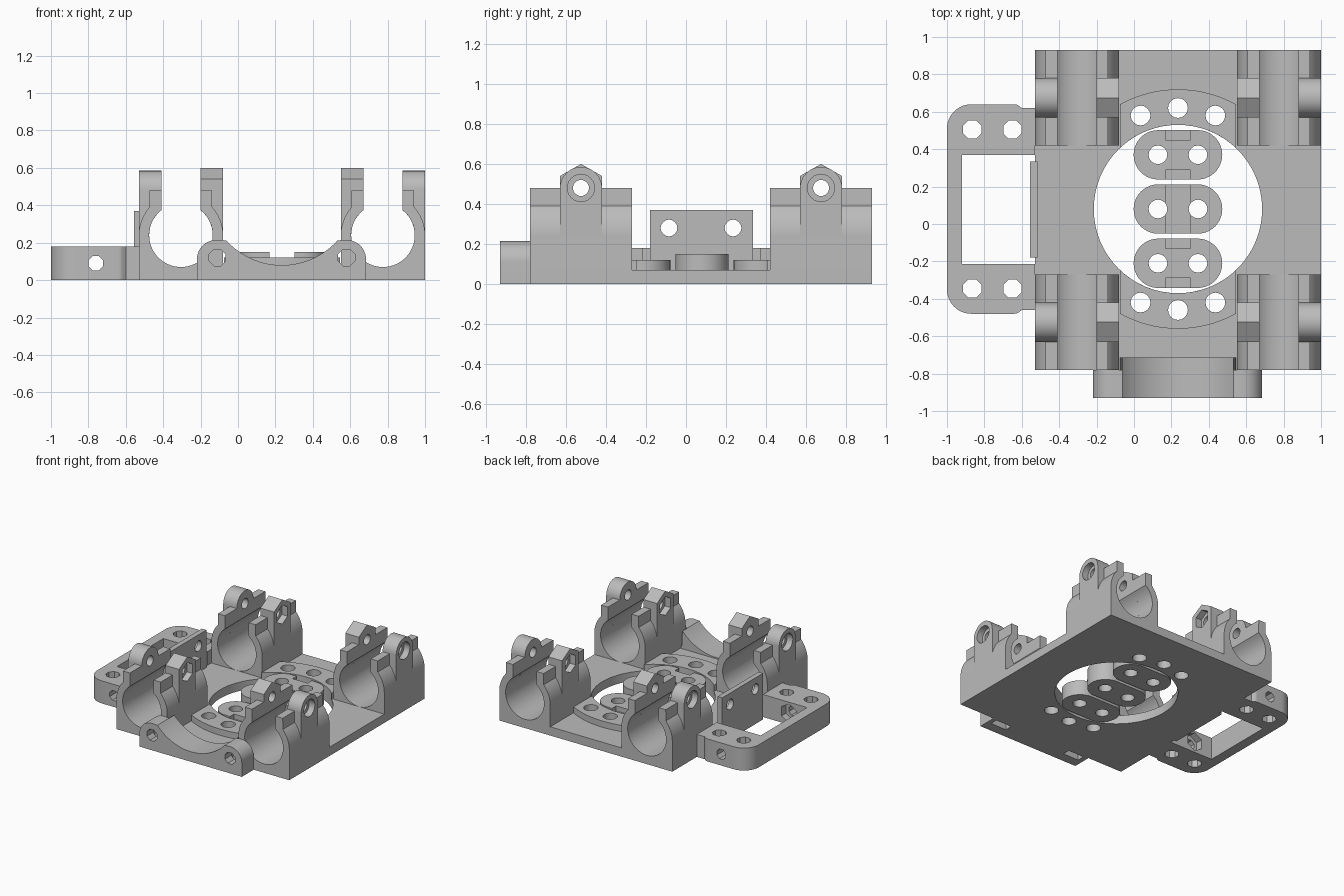
import bpy, bmesh
from math import cos, sin, radians

if "Cube" in bpy.data.objects:
    bpy.data.objects.remove(bpy.data.objects["Cube"], do_unlink=True)

GREY = (0.5, 0.5, 0.5, 1)
grey = bpy.data.materials.new("plain grey")
grey.use_nodes = True
grey.diffuse_color = GREY
grey.node_tree.nodes["Principled BSDF"].inputs["Base Color"].default_value = GREY

MID_X, MID_Y = 0.235, 0.08      # centre of the carriage plate


def arc(cx, cy, r, a0, a1, n=12):
    angles = [radians(a0 + (a1 - a0) * i / n) for i in range(n + 1)]
    return [(cx + r * cos(a), cy + r * sin(a)) for a in angles]


def circle(cx, cy, r, n=32, turn=0):
    return arc(cx, cy, r, turn, turn + 360, n)[:-1]


def rect(x0, x1, y0, y1):
    return [(x0, y0), (x1, y0), (x1, y1), (x0, y1)]


def prism(name, pts, axis, lo, hi):
    """Extrude a flat outline along an axis."""
    place = {"x": lambda a, b, t: (t, a, b),
             "y": lambda a, b, t: (a, t, b),
             "z": lambda a, b, t: (a, b, t)}[axis]
    lo, hi = min(lo, hi), max(lo, hi)
    bm = bmesh.new()
    rings = [[bm.verts.new(place(a, b, t)) for a, b in pts] for t in (lo, hi)]
    for ring in rings:
        bm.faces.new(ring)
    for i in range(len(pts)):
        j = (i + 1) % len(pts)
        bm.faces.new((rings[0][i], rings[0][j], rings[1][j], rings[1][i]))
    bmesh.ops.recalc_face_normals(bm, faces=bm.faces)
    mesh = bpy.data.meshes.new(name)
    bm.to_mesh(mesh)
    bm.free()
    mesh.materials.append(grey)
    obj = bpy.data.objects.new(name, mesh)
    bpy.context.collection.objects.link(obj)
    return obj


def cut(obj, *outlines):
    """Subtract prisms, each given as (outline, axis, low, high)."""
    for outline in outlines:
        tool = prism("cutter", *outline)
        tool.hide_render = True
        mod = obj.modifiers.new("cut", "BOOLEAN")
        mod.operation, mod.solver, mod.object = "DIFFERENCE", "EXACT", tool
        bpy.context.view_layer.objects.active = obj
        bpy.ops.object.modifier_apply(modifier=mod.name)
        bpy.data.objects.remove(tool, do_unlink=True)


# Base plate with large round opening and screw holes
screw_holes = [(circle(MID_X + dx, MID_Y + s * dy, 0.053, 16), "z", -1, 1)
               for s in (-1, 1) for dx, dy in ((-0.2, 0.5), (0, 0.54), (0.2, 0.5))]
plate = prism("base_plate", rect(-0.53, 1, -0.78, 0.93), "z", 0, 0.07)
cut(plate, (circle(MID_X, MID_Y, 0.45, 64), "z", -1, 1), *screw_holes)

# Raised ring segments around the opening
for side, turn in (("rear", 0), ("front", 180)):
    outline = (arc(MID_X, MID_Y, 0.64, 61 + turn, 119 + turn, 20)
               + arc(MID_X, MID_Y, 0.45, 133.5 + turn, 46.5 + turn, 20))
    pad = prism(side + "_ring_pad", outline, "z", 0.01, 0.12)
    cut(pad, *(screw_holes[3:] if turn == 0 else screw_holes[:3]))

# Four bearing clamps, each with a rounded screw ear and a pointed nut ear
BORE_Z, EAR_Z = 0.24, 0.48
profile = ([(-0.225, 0), (0.225, 0)] + arc(0, BORE_Z, 0.225, 0, 42)
           + [(0.167, EAR_Z), (0.105, EAR_Z)] + arc(0, BORE_Z, 0.17, 52, -232, 48)
           + [(-0.105, EAR_Z), (-0.167, EAR_Z)] + arc(0, BORE_Z, 0.225, 138, 180))
for x_name, cx, s in (("right", -0.305, 1), ("left", 0.775, -1)):
    for y_name, y0, y1 in (("front", -0.78, -0.27), ("rear", 0.42, 0.93)):
        label = y_name + "_" + x_name
        cy = (y0 + y1) / 2
        bore = (circle(cx, BORE_Z, 0.17, 48), "y", -2, 2)
        bolt = (circle(cy, EAR_Z, 0.04, 24), "x", -2, 2)
        head = (circle(cy, EAR_Z, 0.068, 24), "x", cx - s * 0.175, cx - s * 0.4)
        nut = (circle(cy, EAR_Z, 0.075, 6, 30), "x", cx + s * 0.175, cx + s * 0.4)

        clamp = prism(label + "_bearing_clamp",
                      [(cx + s * x, z) for x, z in profile], "y", y0, y1)
        cut(clamp, bolt, head, nut)

        foot = [(cy - 0.105, 0.2), (cy + 0.105, 0.2)]
        screw_ear = prism(label + "_screw_ear", foot + arc(cy, EAR_Z, 0.105, 0, 180, 20),
                          "x", cx - s * 0.105, cx - s * 0.225)
        cut(screw_ear, bore, bolt, head)
        nut_ear = prism(label + "_nut_ear",
                        foot + [(cy + 0.105, 0.54), (cy, 0.6), (cy - 0.105, 0.54)],
                        "x", cx + s * 0.105, cx + s * 0.225)
        cut(nut_ear, bore, bolt, nut)

# Front cradle: rounded ends with a shallow arch between
ends = [MID_X - 0.345, MID_X + 0.345]
outline = ([(-0.22, 0), (0.685, 0)] + arc(0.58, 0.11, 0.105, 0, 90)
           + arc(MID_X, 0.48, 0.4, -42, -138, 32) + arc(-0.115, 0.11, 0.105, 90, 180))
cradle = prism("front_cradle", outline, "y", -0.93, -0.78)
inner = [(-0.08, 0)] + arc(MID_X, 0.48, 0.4, -138, -42, 32) + [(0.55, 0)]
cradle_back = prism("front_cradle_back", inner, "y", -0.78, -0.715)
for x in ends:
    hole = (circle(x, 0.12, 0.048, 8, 22.5), "y", -2, -0.7)
    slot = (rect(x - 0.07, x + 0.07, -1, 0.12), "y", -0.85, -0.79)
    cut(cradle, hole, slot)
    cut(cradle_back, hole)

# Side bracket: open frame with rounded corners
outline = ([(-0.53, -0.46), (-0.6, -0.46)] + arc(-0.64, -0.44, 0.04, -45, -90, 4)
           + arc(-0.87, -0.35, 0.13, 270, 180) + arc(-0.87, 0.51, 0.13, 180, 90)
           + arc(-0.64, 0.6, 0.04, 90, 45, 4) + [(-0.6, 0.62), (-0.53, 0.62)])
bracket = prism("side_bracket", outline, "z", 0, 0.18)
cut(bracket, (rect(-0.92, -0.5, -0.215, 0.37), "z", -1, 1),
    (circle(-0.76, 0.09, 0.042, 8, 22.5), "y", -2, 2),
    (circle(-0.76, 0.09, 0.075, 6, 30), "y", -0.27, 0.42),
    *[(circle(x, y, 0.053, 8, 22.5), "z", -1, 1)
      for x in (-0.865, -0.65) for y in (-0.345, 0.505)])

# Upright tab with two holes
tab = prism("upright_tab", rect(-0.18, 0.335, 0, 0.37), "x", -0.555, -0.515)
cut(tab, *[(circle(y, 0.28, 0.042, 16), "x", -2, 2) for y in (-0.085, 0.235)])

# Three loose belt clips inside the opening
for name, y, top in (("front", -0.21, 0.12), ("middle", 0.08, 0.15), ("rear", 0.37, 0.12)):
    outline = (arc(MID_X + 0.105, y, 0.132, -90, 90, 20)
               + arc(MID_X - 0.105, y, 0.132, 90, 270, 20))
    clip = prism(name + "_belt_clip", outline, "z", 0, top)
    groove = rect(MID_X - 0.067, MID_X + 0.067, 0.08, 1)
    if name == "middle":
        cut(clip, (groove, "y", -1, 1))
    else:
        cut(clip, (groove, "y", y + 0.08, y + 0.2), (groove, "y", y - 0.2, y - 0.08))
    cut(clip, *[(circle(MID_X + dx, y, 0.05, 16), "z", -1, 1) for dx in (-0.107, 0.107)])

# Smooth the round walls, keep the edges sharp
bpy.ops.object.select_all(action="DESELECT")
for obj in bpy.context.collection.objects:
    if obj.type == "MESH" and grey.name in obj.data.materials:
        obj.select_set(True)
        bpy.context.view_layer.objects.active = obj
bpy.ops.object.shade_smooth_by_angle(angle=radians(30))
